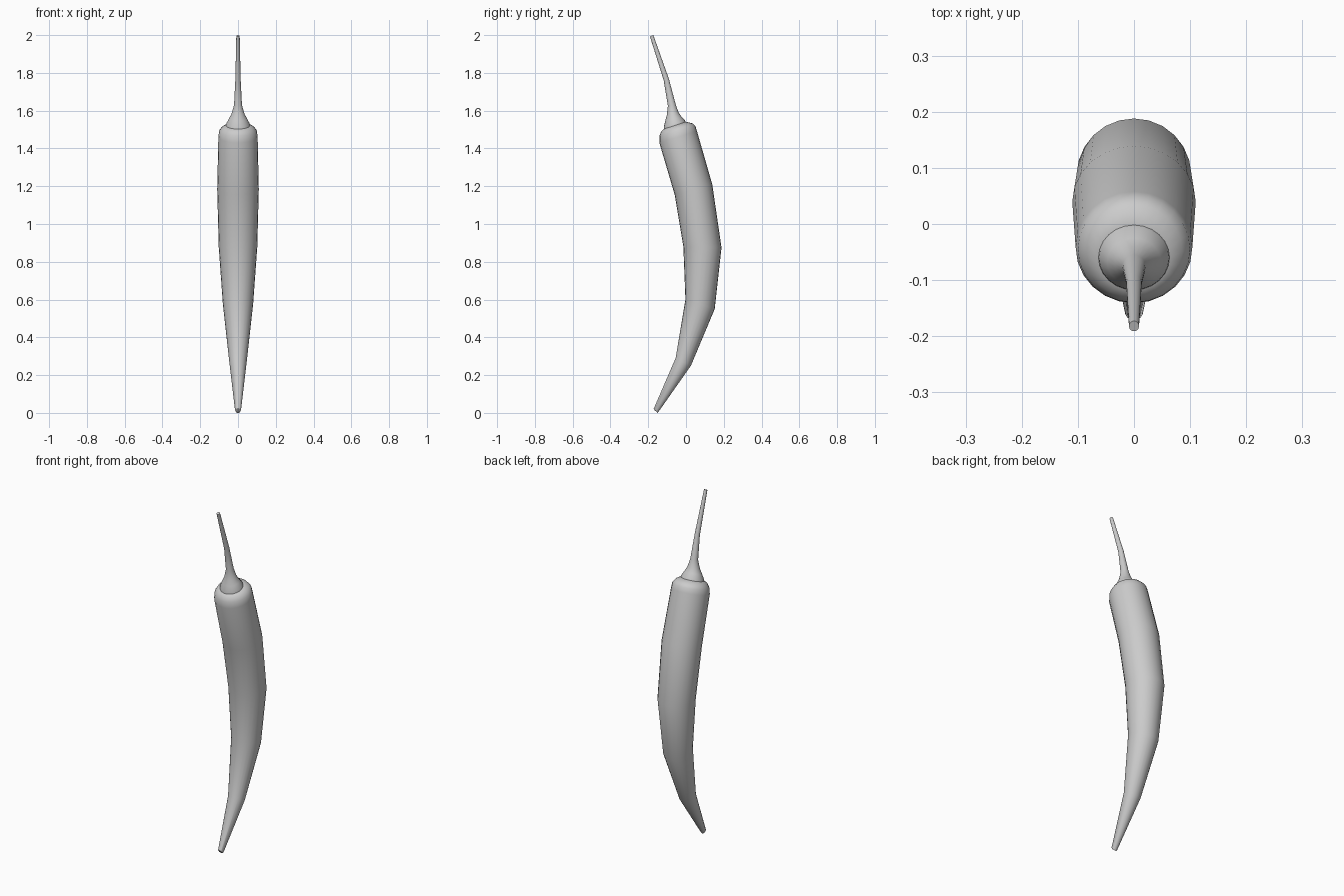
import bpy, bmesh, math
from mathutils import Vector

SIDES = 24

def loft(name, rings):
    """Skin tilted elliptical rings: (front y, z, back y, z, half width)."""
    bm = bmesh.new()
    loops = []
    for fy, fz, by, bz, w in rings:
        c = Vector((0, (fy + by) / 2, (fz + bz) / 2))
        v = Vector((0, (by - fy) / 2, (bz - fz) / 2))
        u = Vector((w, 0, 0))
        loops.append([bm.verts.new(c + u * math.cos(a) + v * math.sin(a))
                      for a in (2 * math.pi * i / SIDES for i in range(SIDES))])
    for a, b in zip(loops, loops[1:]):
        for i in range(SIDES):
            j = (i + 1) % SIDES
            bm.faces.new((a[i], a[j], b[j], b[i]))
    bm.faces.new(loops[0][::-1])
    bm.faces.new(loops[-1])
    bmesh.ops.recalc_face_normals(bm, faces=bm.faces)
    mesh = bpy.data.meshes.new(name)
    bm.to_mesh(mesh)
    bm.free()
    ob = bpy.data.objects.new(name, mesh)
    bpy.context.collection.objects.link(ob)
    bpy.ops.object.select_all(action='DESELECT')
    ob.select_set(True)
    bpy.context.view_layer.objects.active = ob
    bpy.ops.object.shade_smooth_by_angle(angle=math.radians(50))
    return ob

# Curved pod, from tip to rounded shoulder
loft("pepper_pod", [
    (-0.166, 0.014, -0.150, 0.000, 0.011),
    (-0.171, 0.022, -0.144, 0.008, 0.016),
    (-0.055, 0.290, 0.026, 0.250, 0.046),
    (-0.003, 0.600, 0.152, 0.550, 0.080),
    (-0.014, 0.880, 0.188, 0.875, 0.102),
    (-0.060, 1.155, 0.139, 1.210, 0.110),
    (-0.141, 1.430, 0.058, 1.492, 0.104),
    (-0.140, 1.467, 0.050, 1.518, 0.100),
    (-0.132, 1.490, 0.034, 1.533, 0.086),
    (-0.117, 1.503, 0.000, 1.541, 0.066),
])

# Flared cap and thin bent stem
loft("stem", [
    (-0.118, 1.498, 0.000, 1.536, 0.064),
    (-0.117, 1.515, -0.005, 1.548, 0.062),
    (-0.110, 1.545, -0.025, 1.570, 0.048),
    (-0.102, 1.575, -0.040, 1.592, 0.034),
    (-0.096, 1.625, -0.055, 1.635, 0.021),
    (-0.118, 1.760, -0.091, 1.770, 0.014),
    (-0.191, 1.993, -0.173, 2.000, 0.009),
])
